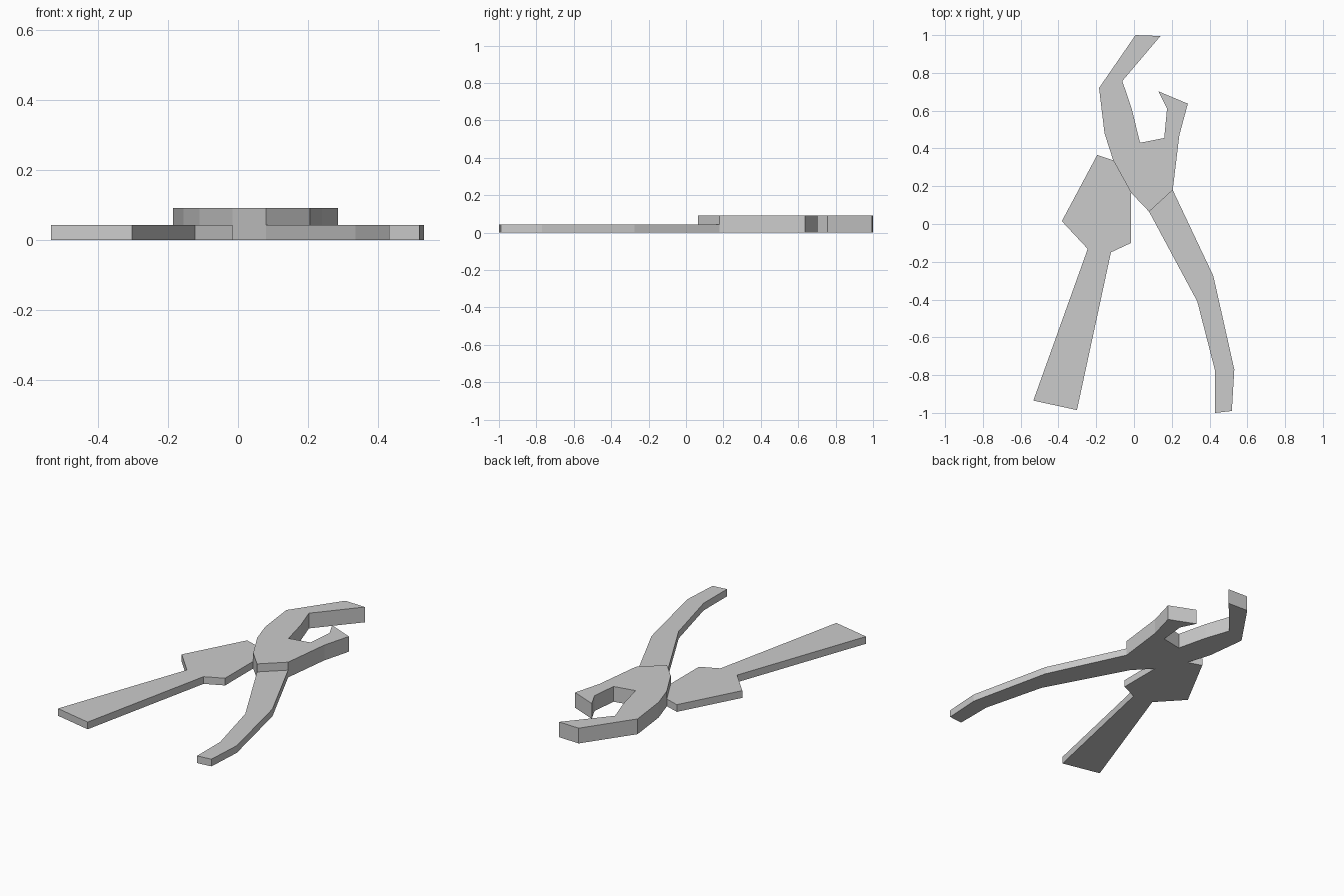
import bpy, bmesh

if "Cube" in bpy.data.objects:
    bpy.data.objects.remove(bpy.data.objects["Cube"])


def plate(name, outline, height):
    """Closed flat plate standing on z = 0, cut from a counter-clockwise outline."""
    bm = bmesh.new()
    base = bm.faces.new([bm.verts.new((x, y, 0)) for x, y in outline])
    top = bmesh.ops.extrude_face_region(bm, geom=[base], use_keep_orig=True)["geom"]
    for v in top:
        if isinstance(v, bmesh.types.BMVert):
            v.co.z = height
    bmesh.ops.recalc_face_normals(bm, faces=bm.faces[:])
    mesh = bpy.data.meshes.new(name)
    bm.to_mesh(mesh)
    bm.free()
    obj = bpy.data.objects.new(name, mesh)
    bpy.context.collection.objects.link(obj)
    return obj


THICK, THIN = 0.091, 0.043

# Corners where the handles meet the head
right_a, right_b = (0.08, 0.065), (0.205, 0.18)
left_a, left_b = (-0.015, 0.165), (-0.11, 0.337)

# Thick head with the two open jaws
plate("jaw_head", [
    right_a, right_b, (0.24, 0.47), (0.285, 0.637), (0.13, 0.702),
    (0.175, 0.612), (0.16, 0.455), (0.032, 0.43), (-0.012, 0.61),
    (-0.062, 0.757), (0.14, 0.995), (0.008, 1.0), (-0.185, 0.72),
    (-0.156, 0.48), left_b, left_a], THICK)

# Thin curved handle
plate("curved_handle", [
    right_a, (0.335, -0.41), (0.43, -0.78), (0.43, -1.0), (0.518, -0.99),
    (0.531, -0.77), (0.42, -0.275), right_b], THIN)

# Thin straight handle with its wide shoulder
plate("straight_handle", [
    left_a, left_b, (-0.195, 0.365), (-0.382, 0.015), (-0.245, -0.132),
    (-0.533, -0.935), (-0.302, -0.985), (-0.122, -0.15), (-0.015, -0.1)], THIN)
